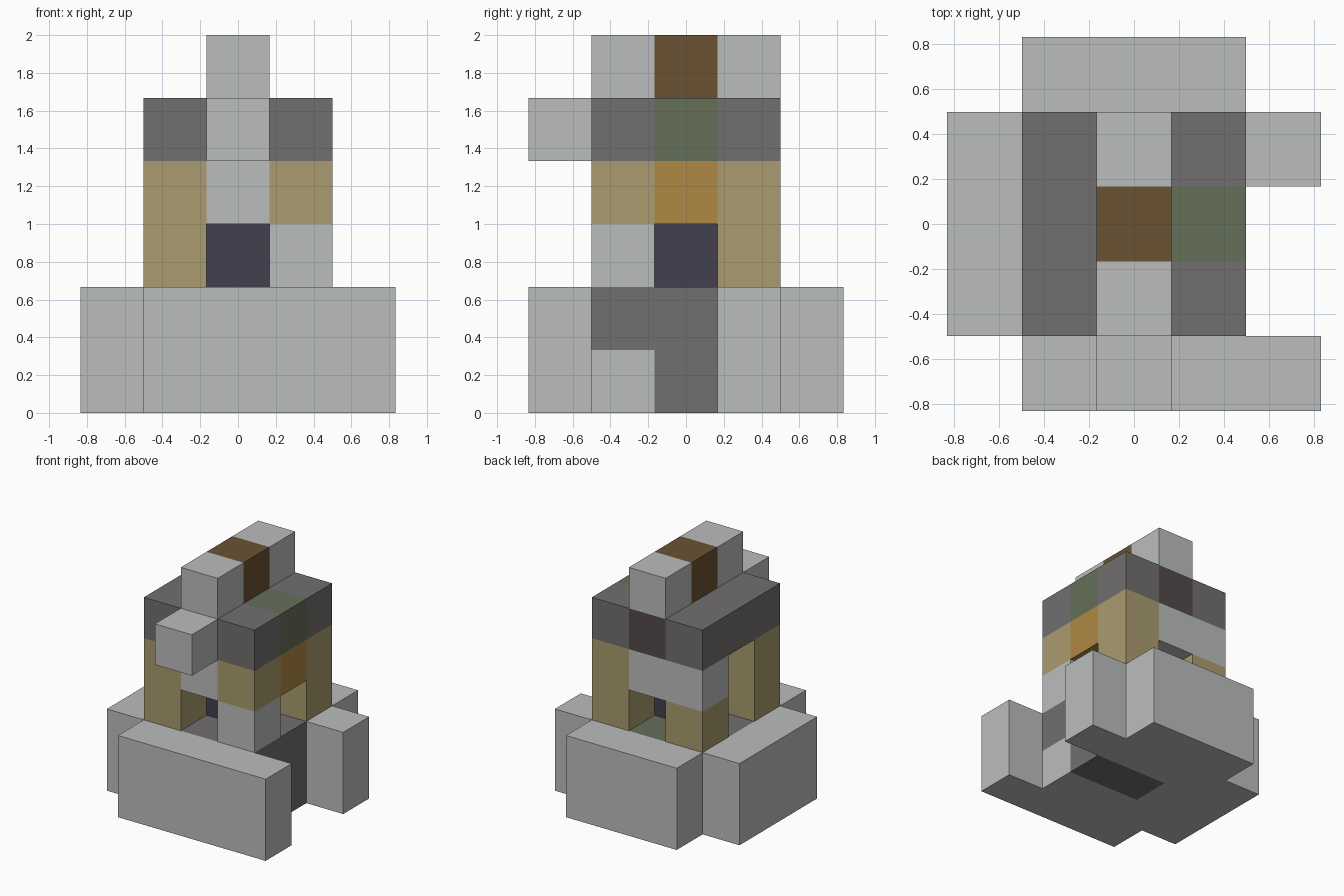
import bpy
import bmesh
from mathutils import Vector

if "Cube" in bpy.data.objects:
    bpy.data.objects.remove(bpy.data.objects["Cube"], do_unlink=True)

CELL = 1 / 3  # edge of one block


def material(name, hex_code):
    """Flat material from an sRGB hex code."""
    srgb = [int(hex_code[i:i + 2], 16) / 255 for i in (0, 2, 4)]
    linear = [c / 12.92 if c < 0.04 else ((c + 0.055) / 1.055) ** 2.4 for c in srgb]
    mat = bpy.data.materials.new(name)
    mat.use_nodes = True
    mat.diffuse_color = (*linear, 1)
    mat.node_tree.nodes["Principled BSDF"].inputs["Base Color"].default_value = (*linear, 1)
    return mat


STONE = material("light_stone", "BBBDBC")
SLATE = material("dark_stone", "716F6E")
SAND = material("sandstone", "AA9C6F")
NAVY = material("navy", "42404E")
ORANGE = material("orange", "AF8843")
BROWN = material("brown", "6A5233")
MOSS = material("mossy_green", "656E58")
UMBER = material("dark_umber", "544A4A")


def block(name, mat, x, y, z):
    """Box over inclusive ranges of cells; a single number means one cell."""
    spans = [s if isinstance(s, tuple) else (s, s) for s in (x, y, z)]
    low = Vector([s[0] for s in spans])
    high = Vector([s[1] + 1 for s in spans])
    shift = Vector((0.5, 0.5, 0))
    bm = bmesh.new()
    bmesh.ops.create_cube(bm, size=1)
    for v in bm.verts:
        corner = [h if c > 0 else l for c, l, h in zip(v.co, low, high)]
        v.co = (Vector(corner) - shift) * CELL
    mesh = bpy.data.meshes.new(name)
    bm.to_mesh(mesh)
    bm.free()
    mesh.materials.append(mat)
    obj = bpy.data.objects.new(name, mesh)
    bpy.context.collection.objects.link(obj)
    return obj


# Outer walls around the base
block("front_wall", STONE, (-1, 2), -2, (0, 1))
block("back_wall", STONE, (-1, 1), 2, (0, 1))
block("right_wall", STONE, -2, (-1, 1), (0, 1))
block("left_buttress", STONE, 2, 1, (0, 1))

# Foundation with a dark strip
for name, y in (("foundation_front", -1), ("foundation_back", 1)):
    block(name, STONE, (-1, 1), y, 0)
block("foundation_right", STONE, -1, 0, 0)
block("foundation_strip", SLATE, (0, 1), 0, 0)

# Floor
block("floor", SLATE, (-1, 1), (-1, 0), 1)
block("floor_back_right", SLATE, -1, 1, 1)
block("floor_back_left", SLATE, 1, 1, 1)
block("floor_moss", MOSS, 0, 1, 1)

# Corner pillars
block("pillar_front_right", SAND, -1, -1, (2, 3))
block("pillar_back_left", SAND, 1, 1, (2, 3))
block("pillar_front_left_base", STONE, 1, -1, 2)
block("pillar_front_left_top", SAND, 1, -1, 3)
block("pillar_back_right_base", SAND, -1, 1, 2)
block("pillar_back_right_top", STONE, -1, 1, 3)

# Lintels and the block inside
block("front_lintel", STONE, 0, -1, 3)
block("back_lintel", STONE, 0, 1, 3)
block("left_lintel", ORANGE, 1, 0, 3)
block("centre_block", NAVY, 0, 0, 2)

# Roof, canopy and ridge
block("roof_right", SLATE, -1, (-1, 1), 4)
for name, y in (("roof_left_front", -1), ("roof_left_back", 1)):
    block(name, SLATE, 1, y, 4)
block("roof_left_moss", MOSS, 1, 0, 4)
block("roof_centre", SLATE, 0, (-1, 0), 4)
block("roof_back_panel", UMBER, 0, 1, 4)
block("front_canopy", STONE, 0, -2, 4)
for name, y in (("ridge_front", -1), ("ridge_back", 1)):
    block(name, STONE, 0, y, 5)
block("ridge_middle", BROWN, 0, 0, 5)
